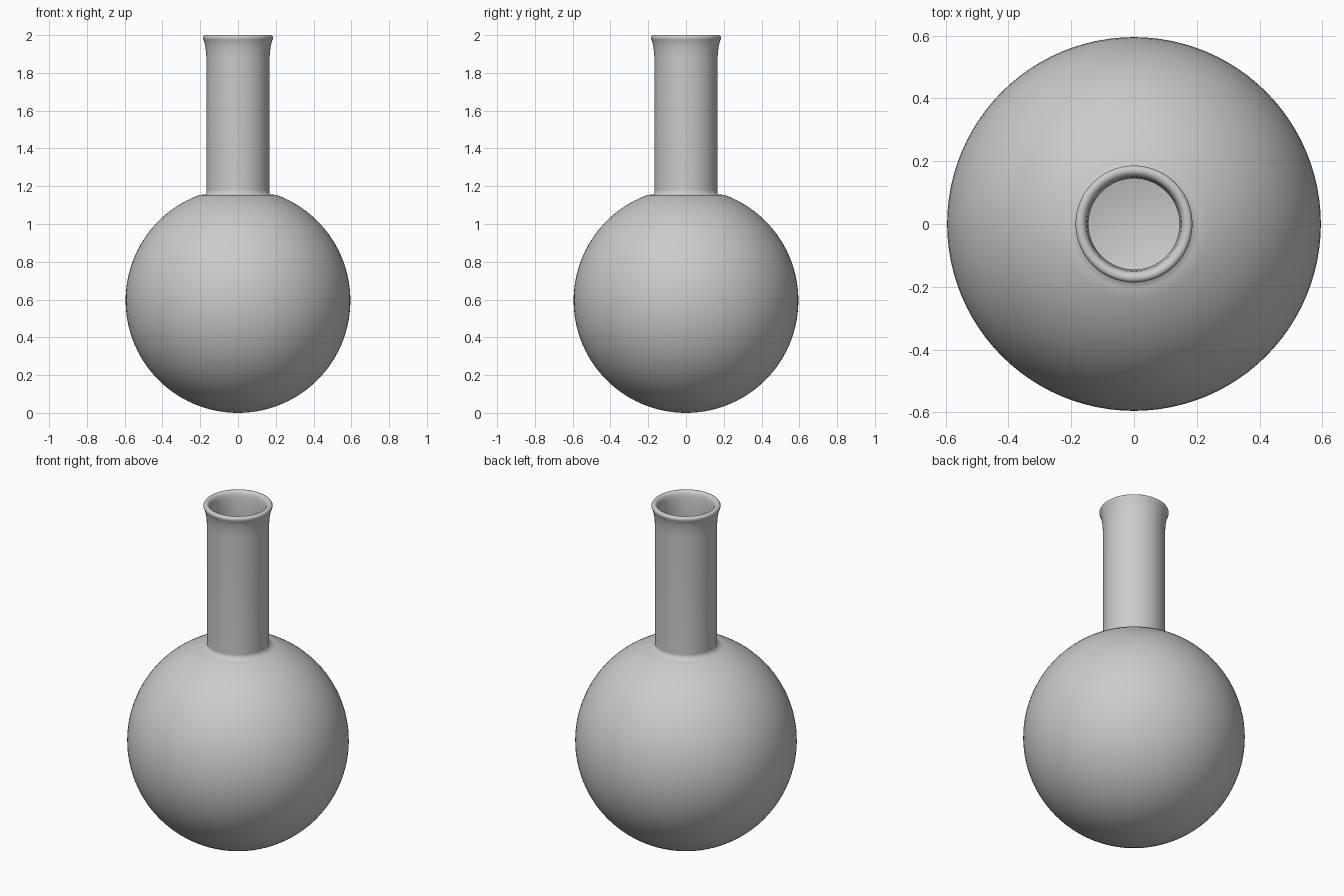
import bpy, bmesh
from math import sin, cos, pi, asin

cube = bpy.data.objects.get("Cube")
if cube:
    bpy.data.objects.remove(cube)

# Plain grey glass
glass = bpy.data.materials.new("grey_glass")
glass.use_nodes = True
colour = (0.6, 0.6, 0.6, 1)
glass.diffuse_color = colour
glass.node_tree.nodes["Principled BSDF"].inputs["Base Color"].default_value = colour

SEGMENTS = 96
R = 0.595          # bulb radius, also the height of its centre
WALL = 0.022


def bulb_arc(radius, opening, steps=48):
    """Points from the bottom pole up to the neck opening."""
    end = pi - asin(opening / radius)
    return [(radius * sin(end * i / steps), R - radius * cos(end * i / steps))
            for i in range(steps + 1)]


def lathe(name, profile):
    """Revolve an (r, z) profile around the z axis."""
    bm = bmesh.new()
    verts = [bm.verts.new((r, 0, z)) for r, z in profile]
    edges = [bm.edges.new(pair) for pair in zip(verts, verts[1:])]
    bmesh.ops.spin(bm, geom=verts + edges, cent=(0, 0, 0), axis=(0, 0, 1),
                   angle=2 * pi, steps=SEGMENTS, use_duplicate=False)
    bmesh.ops.remove_doubles(bm, verts=bm.verts, dist=0.0001)
    bmesh.ops.recalc_face_normals(bm, faces=bm.faces)
    for face in bm.faces:
        face.smooth = True
    mesh = bpy.data.meshes.new(name)
    bm.to_mesh(mesh)
    bm.free()
    mesh.materials.append(glass)
    obj = bpy.data.objects.new(name, mesh)
    bpy.context.collection.objects.link(obj)
    return obj


# Outer wall: bulb, small shoulder, straight neck and flared lip
outer = bulb_arc(R, 0.205) + [
    (0.168, 1.157), (0.167, 1.18), (0.167, 1.28), (0.167, 1.87),
    (0.169, 1.91), (0.174, 1.945), (0.18, 1.97), (0.185, 1.98)]

# Rounded rim
rim = [(0.186, 1.988), (0.183, 1.995), (0.176, 2.0), (0.167, 2.0),
       (0.158, 1.995), (0.152, 1.985)]

# Inner wall: neck bore down into the hollow bulb
inner = [(0.149, 1.965), (0.145, 1.92), (0.145, 1.87), (0.145, 1.28),
         (0.145, 1.16)] + bulb_arc(R - WALL, 0.16)[::-1]

lathe("round_flask", outer + rim + inner)
